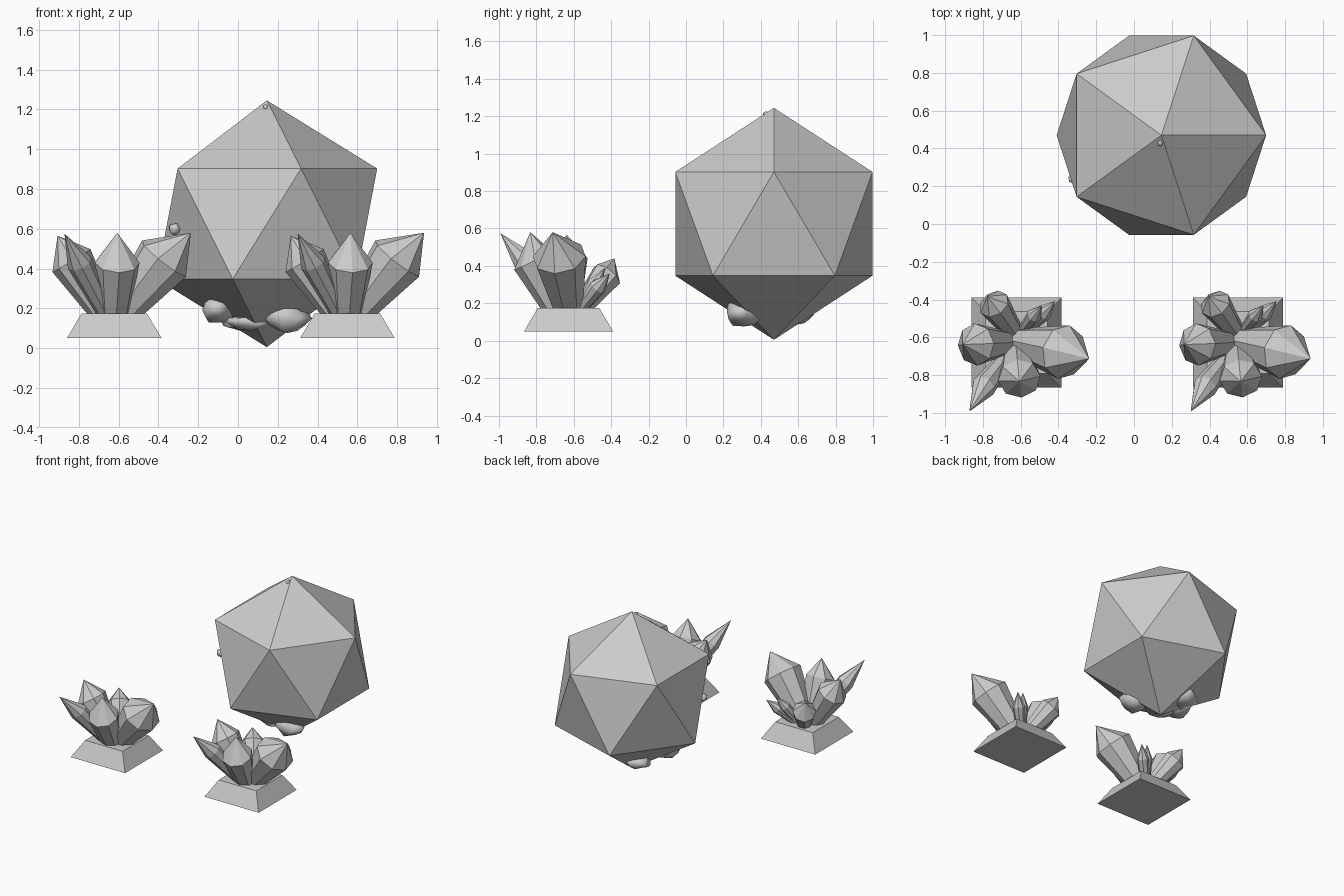
import bpy, bmesh, math, random
from mathutils import Vector

if "Cube" in bpy.data.objects:
    bpy.data.objects.remove(bpy.data.objects["Cube"])

random.seed(4)


def make_object(name, bm):
    bmesh.ops.recalc_face_normals(bm, faces=bm.faces)
    mesh = bpy.data.meshes.new(name)
    bm.to_mesh(mesh)
    bm.free()
    obj = bpy.data.objects.new(name, mesh)
    bpy.context.collection.objects.link(obj)
    return obj


def crystal(name, base, shoulder, tip, r_base, r_shoulder, sides=8):
    """Tapered prism widening to a shoulder, closed by a pointed cap."""
    base, shoulder, tip = Vector(base), Vector(shoulder), Vector(tip)
    turn = (shoulder - base).to_track_quat('Z', 'Y')
    bm = bmesh.new()
    rings = []
    for centre, r in ((base, r_base), (shoulder, r_shoulder)):
        rings.append([bm.verts.new(centre + turn @ Vector((
            r * math.cos(math.tau * i / sides),
            r * math.sin(math.tau * i / sides), 0))) for i in range(sides)])
    top = bm.verts.new(tip)
    bm.faces.new(rings[0])
    for i in range(sides):
        j = (i + 1) % sides
        bm.faces.new((rings[0][i], rings[0][j], rings[1][j], rings[1][i]))
        bm.faces.new((rings[1][i], rings[1][j], top))
    return make_object(name, bm)


def rock(name, centre, size):
    """Irregular smooth-shaded lump."""
    bm = bmesh.new()
    bmesh.ops.create_icosphere(bm, subdivisions=2, radius=1)
    for v in bm.verts:
        v.co *= random.uniform(0.8, 1.1)
        v.co = Vector(centre) + Vector(a * b for a, b in zip(v.co, size))
    for f in bm.faces:
        f.smooth = True
    return make_object(name, bm)


# Large twenty-sided gem
bm = bmesh.new()
bmesh.ops.create_icosphere(bm, subdivisions=1, radius=0.62)
gem = make_object("large_gem", bm)
gem.location = (0.145, 0.47, 0.625)

# Rough stone poking through the underside and tips of the gem
rock("rock_left", (-0.10, 0.38, 0.19), (0.085, 0.12, 0.07))
rock("rock_right", (0.25, 0.31, 0.15), (0.12, 0.11, 0.075))
rock("rock_back", (0.02, 0.58, 0.14), (0.10, 0.11, 0.06))
rock("rock_bridge", (0.06, 0.36, 0.13), (0.12, 0.09, 0.04))
rock("rock_chip_side", (-0.32, 0.24, 0.60), (0.03, 0.03, 0.03))
rock("rock_chip_top", (0.14, 0.43, 1.21), (0.015, 0.02, 0.015))

# Crystals of one cluster, relative to the plinth centre:
# base, shoulder, tip, base radius, shoulder radius
CRYSTALS = {
    "big_right": ((0.02, 0, 0.16), (0.25, -0.05, 0.45), (0.385, -0.085, 0.58), 0.08, 0.145),
    "front": ((0, -0.05, 0.15), (0.015, -0.19, 0.43), (0.015, -0.205, 0.58), 0.07, 0.113),
    "left": ((-0.04, 0, 0.15), (-0.215, -0.01, 0.44), (-0.285, -0.01, 0.565), 0.06, 0.112),
    "front_left": ((-0.03, -0.05, 0.15), (-0.175, -0.235, 0.43), (-0.25, -0.365, 0.575), 0.04, 0.065),
    "back_left": ((-0.01, 0.05, 0.15), (-0.12, 0.205, 0.35), (-0.155, 0.245, 0.44), 0.05, 0.085),
    "back_right": ((0.03, 0.05, 0.15), (0.145, 0.16, 0.29), (0.205, 0.22, 0.36), 0.03, 0.045),
    "back_small": ((0.02, 0.05, 0.15), (0.095, 0.145, 0.31), (0.135, 0.195, 0.39), 0.025, 0.04),
}

# Two matching crystal clusters on square plinths
for side, cx in (("left", -0.622), ("right", 0.55)):
    origin = Vector((cx, -0.628, 0))
    bm = bmesh.new()
    bmesh.ops.create_cone(bm, cap_ends=True, segments=4, depth=0.125,
                          radius1=0.238 * math.sqrt(2),
                          radius2=0.164 * math.sqrt(2))
    plinth = make_object(f"{side}_plinth", bm)
    plinth.location = origin + Vector((0, 0, 0.1125))
    # create_cone starts its corners on the axes or diagonals: square them up
    if max(abs(v.co.x) for v in plinth.data.vertices) > 0.3:
        plinth.rotation_euler.z = math.pi / 4
    for name, (b, s, t, rb, rs) in CRYSTALS.items():
        crystal(f"{side}_crystal_{name}", origin + Vector(b),
                origin + Vector(s), origin + Vector(t), rb, rs)
